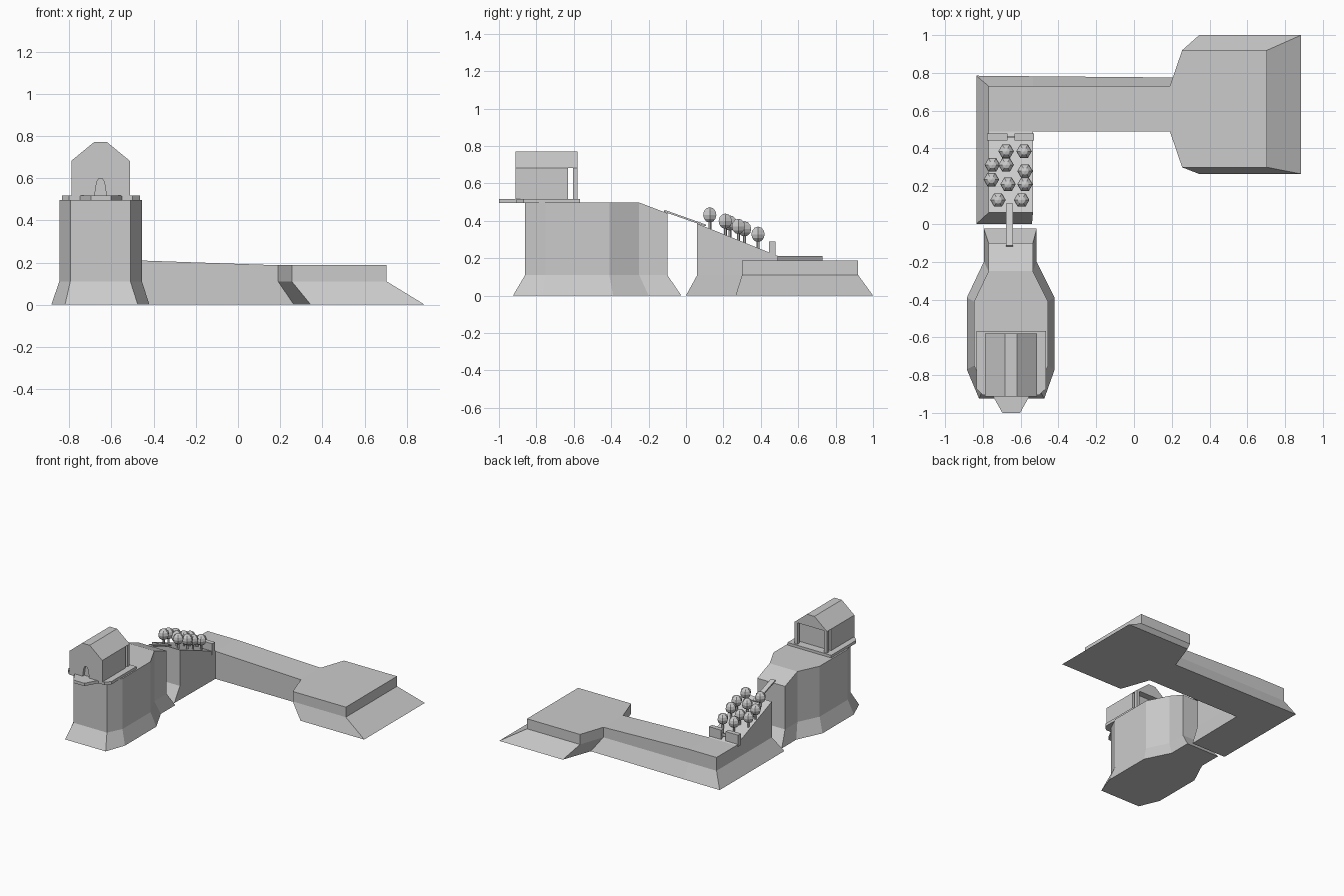
import bpy, bmesh, math
from mathutils import Matrix, Vector

if "Cube" in bpy.data.objects:
    bpy.data.objects.remove(bpy.data.objects["Cube"])


def finish(name, bm):
    bmesh.ops.recalc_face_normals(bm, faces=bm.faces)
    me = bpy.data.meshes.new(name)
    bm.to_mesh(me)
    bm.free()
    ob = bpy.data.objects.new(name, me)
    bpy.context.collection.objects.link(ob)
    return ob


def land(name, base, top, heights, caps, mid=0.11):
    """Flared foot from base to mid, straight wall from mid to top."""
    bm = bmesh.new()
    n = len(base)
    rings = [[bm.verts.new((x, y, 0)) for x, y in base],
             [bm.verts.new((x, y, mid)) for x, y in top],
             [bm.verts.new((x, y, z)) for (x, y), z in zip(top, heights)]]
    for a, b in zip(rings, rings[1:]):
        for i in range(n):
            j = (i + 1) % n
            bm.faces.new((a[i], a[j], b[j], b[i]))
    bm.faces.new(rings[0][::-1])
    for cap in caps:
        bm.faces.new([rings[2][i] for i in cap])
    return finish(name, bm)


def prism(name, pts, vec):
    """Extrude a flat 3D polygon along a vector."""
    bm = bmesh.new()
    f = bm.faces.new([bm.verts.new(p) for p in pts])
    r = bmesh.ops.extrude_face_region(bm, geom=[f])
    vs = [g for g in r["geom"] if isinstance(g, bmesh.types.BMVert)]
    bmesh.ops.translate(bm, vec=Vector(vec), verts=vs)
    return finish(name, bm)


def box(name, lo, hi):
    (a, b, c), (d, e, f) = lo, hi
    return prism(name, [(a, b, c), (d, b, c), (d, e, c), (a, e, c)], (0, 0, f - c))


# L-shaped low ground: slope, road and square platform
land("low_ground",
     [(-.835, 0), (-.54, 0), (-.535, .49), (.265, .49), (.345, .265), (.885, .265),
      (.885, 1), (.345, 1), (.265, .775), (-.535, .782), (-.835, .785), (-.835, .49)],
     [(-.77, .06), (-.535, .06), (-.535, .49), (.19, .49), (.255, .30), (.705, .30),
      (.705, .92), (.255, .92), (.19, .73), (-.535, .73), (-.77, .73), (-.77, .49)],
     [.385, .385, .212, .187, .187, .187, .187, .187, .187, .212, .212, .212],
     [(0, 1, 2, 11), (11, 2, 9, 10), (2, 3, 8, 9), (3, 4, 5, 6, 7, 8)])

# Tall rock under the house
land("tall_rock",
     [(-.795, -.025), (-.82, -.925), (-.475, -.925), (-.515, -.025)][:1] +
     [(-.795, -.2), (-.885, -.39), (-.885, -.77), (-.82, -.925), (-.475, -.925),
      (-.42, -.77), (-.42, -.39), (-.515, -.2), (-.515, -.025)],
     [(-.77, -.10), (-.77, -.25), (-.847, -.41), (-.847, -.75), (-.795, -.86),
      (-.51, -.86), (-.455, -.75), (-.455, -.41), (-.535, -.25), (-.535, -.10)],
     [.44] + [.497] * 8 + [.44],
     [(0, 1, 8, 9), (1, 2, 3, 4, 5, 6, 7, 8)])

# Terrace slab with front balcony
slab = [(-.835, -.567), (-.835, -.87), (-.80, -.905), (-.75, -.905), (-.697, -1),
        (-.603, -1), (-.55, -.905), (-.50, -.905), (-.465, -.87), (-.465, -.567)]
prism("terrace", [(x, y, .495) for x, y in slab], (0, 0, .022))

# House: front wall with doorway, body, roof, rear porch posts
L, R, F, B, Z0, Z1 = -.79, -.513, -.912, -.58, .515, .682
front = [(L, Z0), (-.68, Z0), (-.67, .58), (-.66, .598), (-.643, .598), (-.633, .58),
         (-.623, Z0), (R, Z0), (R, Z1), (L, Z1)]
prism("front_wall", [(x, F, z) for x, z in front], (0, .02, 0))
box("house_body", (L, F + .02, Z0), (R, -.63, Z1))
roof = [(L, Z1), (R, Z1), (-.62, .77), (-.683, .77)]
prism("roof", [(x, F, z) for x, z in roof], (0, B - F, 0))
for i, x in enumerate((L, R - .025)):
    box(f"porch_post_{i}", (x, B - .025, Z0), (x + .025, B, Z1))

# Plank bridge between the rock and the slope
prism("bridge", [(-.677, -.118, .448), (-.677, .105, .37), (-.677, .108, .379),
                 (-.677, -.115, .458)], (.037, 0, 0))

# Gate walls and bar at the foot of the slope
box("gate_wall_left", (-.777, .443, .2), (-.67, .478, .288))
box("gate_wall_right", (-.633, .443, .2), (-.53, .478, .288))
box("gate_bar", (-.67, .457, .24), (-.633, .465, .262))

# Trees on the slope
spots = [(-.677, .385), (-.582, .385), (-.75, .313), (-.677, .313), (-.577, .28),
         (-.755, .235), (-.667, .21), (-.577, .21), (-.72, .127), (-.595, .127)]
turn = Matrix.Rotation(math.radians(30), 4, 'Z')
for i, (x, y) in enumerate(spots):
    g = .385 - (y - .06) * .402
    bm = bmesh.new()
    bmesh.ops.create_uvsphere(bm, u_segments=6, v_segments=6, radius=.041,
                              matrix=Matrix.Translation((x, y, g + .073)) @ turn)
    finish(f"tree_crown_{i}", bm)
    bm = bmesh.new()
    bmesh.ops.create_cone(bm, cap_ends=True, segments=6, radius1=.008, radius2=.008,
                          depth=.07, matrix=Matrix.Translation((x, y, g + .025)))
    finish(f"tree_trunk_{i}", bm)
